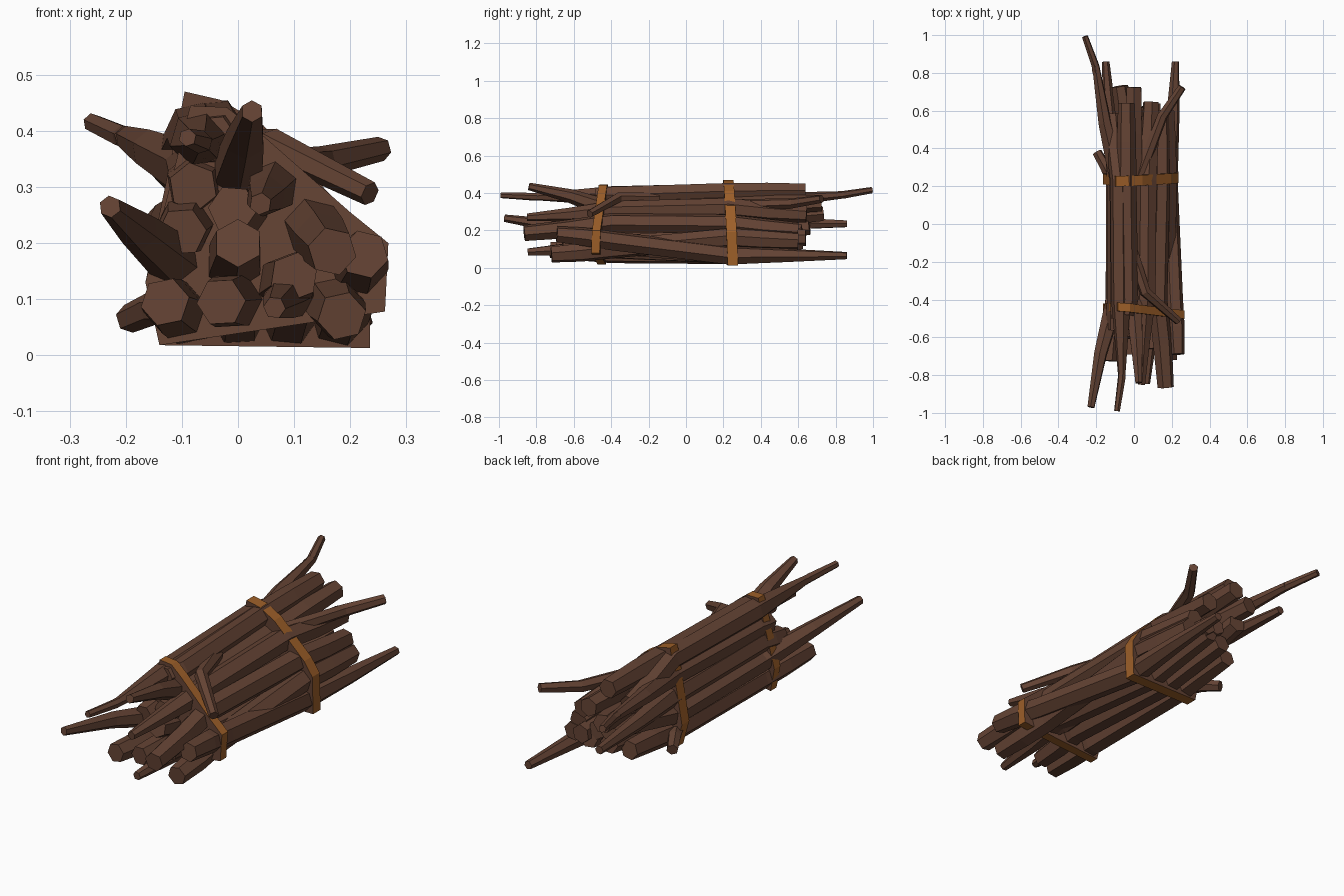
import bpy, bmesh, math
from mathutils import Vector

if "Cube" in bpy.data.objects:
    bpy.data.objects.remove(bpy.data.objects["Cube"])


def material(name, col):
    m = bpy.data.materials.new(name)
    m.diffuse_color = (*col, 1)
    m.use_nodes = True
    m.node_tree.nodes["Principled BSDF"].inputs["Base Color"].default_value = m.diffuse_color
    return m


BARK = material("dark brown bark", (0.127, 0.056, 0.034))
STRAP = material("orange leather", (0.34, 0.115, 0.022))
SIDES = 6
count = 0


def finish(bm, name, mats):
    bmesh.ops.recalc_face_normals(bm, faces=bm.faces)
    me = bpy.data.meshes.new(name)
    bm.to_mesh(me)
    bm.free()
    for m in mats:
        me.materials.append(m)
    bpy.context.collection.objects.link(bpy.data.objects.new(name, me))


def bridge(bm, a, b):
    for k in range(len(a)):
        j = (k + 1) % len(a)
        bm.faces.new((a[k], a[j], b[j], b[k]))


def tube(name, pts, radii, turn):
    """Faceted branch through the given points."""
    bm = bmesh.new()
    rings = []
    for i, p in enumerate(pts):
        t = (pts[min(i + 1, len(pts) - 1)] - pts[max(i - 1, 0)]).normalized()
        u = t.cross(Vector((0, 0, 1))).normalized()
        v = u.cross(t)
        angles = [turn + k * math.tau / SIDES for k in range(SIDES)]
        rings.append([bm.verts.new(p + (u * math.cos(a) + v * math.sin(a)) * radii[i]) for a in angles])
    for a, b in zip(rings, rings[1:]):
        bridge(bm, a, b)
    bm.faces.new(rings[0])
    bm.faces.new(rings[-1])
    finish(bm, name, [BARK])


def row(front_line, back_line, ends, thick=None):
    """A layer of sticks, evenly spaced along an (x, z) line at each strap, splaying to two tips."""
    global count
    for i, (front, back) in enumerate(ends):
        f = i / (len(ends) - 1)
        halves = []
        for tip, y, line in ((front, -.40, front_line), (back, .23, back_line)):
            (xa, za), (xb, zb) = line
            root = Vector((xa + (xb - xa) * f, y, za + (zb - za) * f))
            blunt = abs(tip[1]) < .75 or tip == thick
            tip = Vector(tip)
            mid = root.lerp(tip, .6)
            mid.y = (y + tip.y) / 2
            # far-reaching tips taper to twigs, short ones are blunt
            r = .044 if blunt else .02
            halves.append(([tip, mid, root], [r, (r * 1.2 + .05) / 2, .053]))
        (fp, fr), (bp, br) = halves
        count += 1
        tube(f"stick_{count}", fp + bp[::-1], fr + br[::-1], 0.35 + count * 0.9)


# Bound sticks, bottom layer to top, as (front tip, back tip)
row(((-.10, .075), (.208, .145)), ((-.09, .07), (.18, .068)),
    [((-.13, -.725, .095), (-.09, .55, .10)),
     ((-.03, -.69, .095), (-.02, .6, .13)),
     ((.065, -.845, .085), (.07, .62, .14)),
     ((.225, -.69, .18), (.22, .86, .065))])
row(((-.10, .16), (.165, .10)), ((-.10, .155), (.175, .16)),
    [((-.228, -.97, .265), (-.06, .66, .22)),
     ((0, -.60, .20), (.03, .62, .19)),
     ((.10, -.66, .14), (.10, .64, .16)),
     ((.185, -.72, .07), (.17, .6, .14))])
big_end = (.168, -.865, .185)
row(((-.09, .24), (.125, .24)), ((-.09, .24), (.14, .235)),
    [((-.1, -.56, .22), (-.15, .86, .235)),
     ((-.01, -.55, .26), (-.075, .73, .29)),
     (big_end, (.14, .6, .20))], thick=big_end)
row(((-.075, .31), (.065, .305)), ((-.08, .33), (.07, .32)),
    [((-.08, -.5, .30), (-.203, .84, .39)),
     ((.025, -.84, .435), (0, .725, .345)),
     ((.04, -.85, .27), (.09, .645, .285))])
row(((-.07, .385), (-.03, .385)), ((-.075, .40), (-.04, .405)),
    [((-.065, -.80, .38), (-.11, .58, .33)),
     ((-.045, -.48, .385), (-.04, .64, .41))])

# Loose twigs and bent tips that poke out past the straps
for name, radii, path in (
        ("crossing_twig", (.022, .03, .034), [(.235, -.515, .288), (.06, -.36, .375), (-.01, -.15, .37)]),
        ("right_back_twig", (.022, .028, .034), [(.255, .725, .368), (.15, .57, .345), (-.01, .15, .33)]),
        ("left_spur", (.026, .03, .034), [(-.195, .38, .065), (-.15, .3, .085), (-.09, .18, .09)]),
        ("left_back_bent_tip", (.017, .021, .021), [(-.26, .993, .415), (-.205, .84, .39), (-.20, .8, .388)]),
        ("front_bent_tip", (.016, .021, .021), [(-.09, -.99, .388), (-.066, -.82, .38), (-.065, -.78, .38)])):
    tube(name, [Vector(p) for p in path], radii, 0.3)


def strap(name, y, width, yaw, lean, outline):
    """Taut band: orange rim around a solid bark-coloured slice of the bundle."""
    bm = bmesh.new()
    loops = []
    for side in (-1, 1):
        loops.append([bm.verts.new((x, y + side * width / 2 + yaw * x + lean * (z - .22), z))
                      for x, z in outline])
    bridge(bm, *loops)
    for loop in loops:
        bm.faces.new(loop).material_index = 1
    finish(bm, name, [STRAP, BARK])


strap("front_strap", -.455, .045, -.09, .04,
      [(-.085, .445), (-.02, .442), (.035, .40), (.20, .255), (.268, .20), (.262, .078), (-.14, .018), (-.165, .13)])
strap("back_strap", .238, .055, .02, -.04,
      [(-.095, .47), (-.03, .455), (.045, .41), (.195, .255), (.235, .19), (.235, .013), (-.137, .018), (-.165, .13)])
